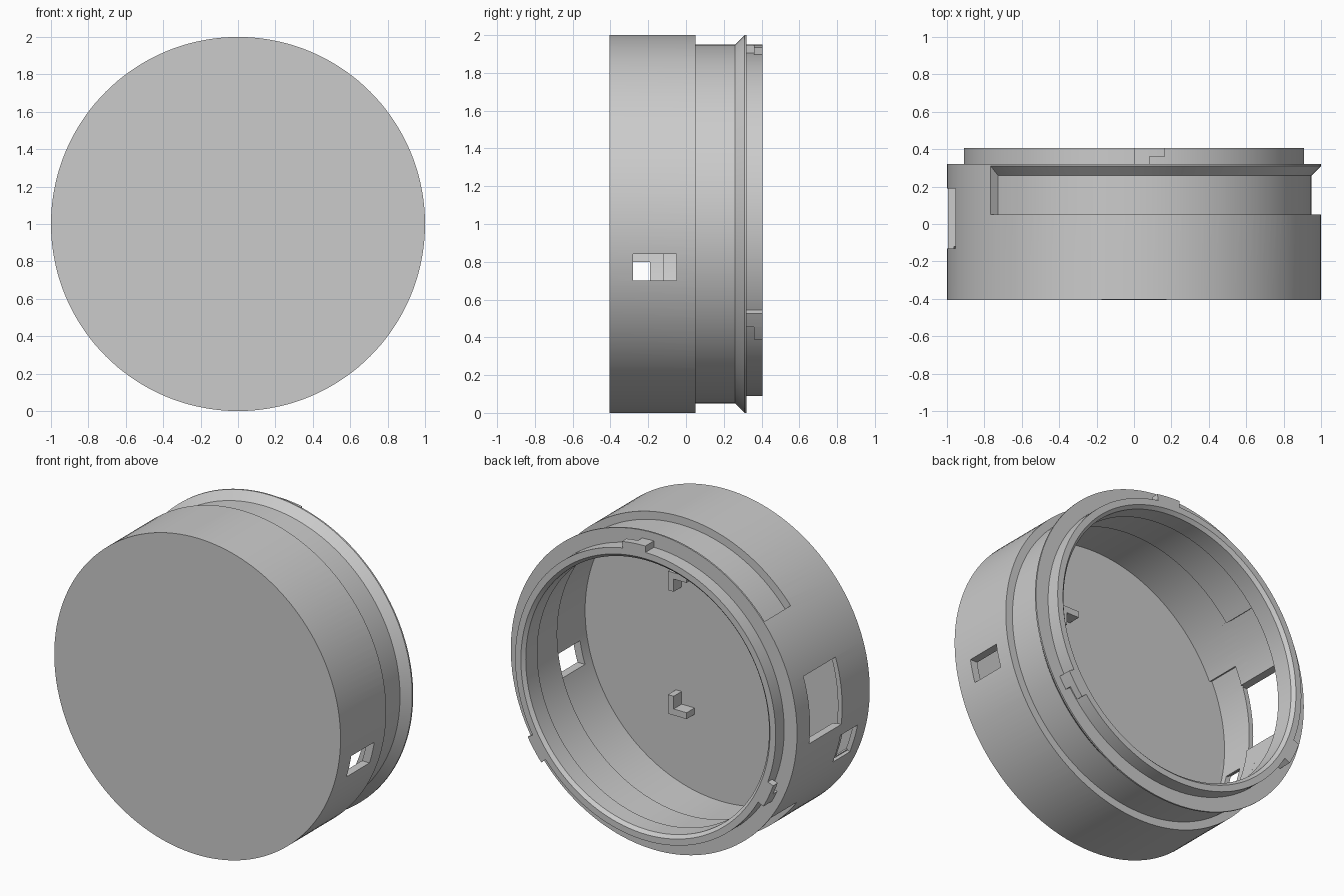
import bpy, bmesh, math
from mathutils import Matrix

old = bpy.data.objects.get("Cube")
if old:
    bpy.data.objects.remove(old)

grey = bpy.data.materials.new("plain grey")
grey.use_nodes = True
grey.diffuse_color = (0.6, 0.6, 0.6, 1)
grey.node_tree.nodes["Principled BSDF"].inputs["Base Color"].default_value = (0.6, 0.6, 0.6, 1)

SEGMENTS = 144


def finish(name, bm):
    bmesh.ops.recalc_face_normals(bm, faces=bm.faces)
    mesh = bpy.data.meshes.new(name)
    bm.to_mesh(mesh)
    bm.free()
    mesh.materials.append(grey)
    obj = bpy.data.objects.new(name, mesh)
    bpy.context.collection.objects.link(obj)
    return obj


def lathe(name, profile, start=0, end=360):
    """Turn a closed (radius, y) profile around the case axis; 0 is +x, 90 is up."""
    full = end - start == 360
    steps = max(3, round(SEGMENTS * (end - start) / 360))
    bm = bmesh.new()
    rings = []
    for i in range(steps if full else steps + 1):
        a = math.radians(start + (end - start) * i / steps)
        rings.append([bm.verts.new((r * math.cos(a), y, 1 + r * math.sin(a))) for r, y in profile])
    n = len(profile)
    for i in range(steps):
        here, there = rings[i], rings[(i + 1) % len(rings)]
        for j in range(n):
            k = (j + 1) % n
            bm.faces.new((here[j], here[k], there[k], there[j]))
    if not full:
        bm.faces.new(rings[0])
        bm.faces.new(rings[-1])
    return finish(name, bm)


def ring(name, r0, r1, y0, y1, start, end):
    return lathe(name, [(r0, y0), (r1, y0), (r1, y1), (r0, y1)], start, end)


def box(name, x0, x1, y0, y1, z0, z1):
    bm = bmesh.new()
    bmesh.ops.create_cube(bm, size=1)
    size = Matrix.Diagonal((x1 - x0, y1 - y0, z1 - z0, 1))
    place = Matrix.Translation(((x0 + x1) / 2, (y0 + y1) / 2, (z0 + z1) / 2))
    bm.transform(place @ size)
    return finish(name, bm)


def disc(name, r, y0, y1):
    bm = bmesh.new()
    bmesh.ops.create_cone(bm, cap_ends=True, segments=SEGMENTS, radius1=r, radius2=r, depth=y1 - y0)
    bm.transform(Matrix.Translation((0, (y0 + y1) / 2, 1)) @ Matrix.Rotation(math.pi / 2, 4, "X"))
    return finish(name, bm)


def cut(target, cutter):
    cutter.hide_render = True
    mod = target.modifiers.new("cut", "BOOLEAN")
    mod.operation = "DIFFERENCE"
    mod.solver = "EXACT"
    mod.object = cutter
    bpy.context.view_layer.objects.active = target
    bpy.ops.object.modifier_apply(modifier=mod.name)
    bpy.data.objects.remove(cutter)


# Case: solid drum, hollowed to a thin wall with a narrower opening at the back
case = disc("case", 1.0, -0.405, 0.32)
cut(case, disc("front_hollow", 0.95, -0.35, 0.0))
cut(case, disc("back_opening", 0.85, -0.1, 0.6))

# Outer groove with a sloped far side, left out around the port side
GROOVE = (-144, 140)
cut(case, lathe("groove", [(0.95, 0.05), (0.95, 0.26), (1.0, 0.31), (1.1, 0.31), (1.1, 0.05)], *GROOVE))

# Inner wall follows the groove: stepped in behind it, wide where it is left out
cut(case, ring("groove_hollow", 0.8, 0.9, -0.02, 0.27, *GROOVE))
cut(case, ring("port_hollow", 0.8, 0.95, -0.02, 0.27, GROOVE[1], GROOVE[0] + 360))

# Shallow inside recess beside the ports
cut(case, ring("port_recess", 0.8, 0.97, -0.35, -0.12, 154.5, 205))

# Openings through the wall
cut(case, box("left_window", 0.7, 1.2, -0.28, -0.05, 0.70, 0.84))
cut(case, box("large_port", -1.2, -0.7, -0.13, 0.19, 0.885, 1.3))
cut(case, ring("small_port_pocket", 0.982, 1.1, -0.31, -0.14, 191, 202))
cut(case, box("small_port", -1.2, -0.7, -0.31, -0.19, 0.64, 0.80))

# Rim that carries the locking tabs, with a bevelled inner edge
rim = lathe("rim", [(0.85, 0.319), (0.91, 0.319), (0.91, 0.405), (0.87, 0.405), (0.85, 0.385)])
parts = [case, rim]

# Three locking tabs, each a stop block with a raised lip
for i in range(3):
    a = 90 - 120 * i
    parts.append(ring(f"tab_stop_{i + 1}", 0.9, 0.95, 0.319, 0.405, a - 5, a))
    parts.append(ring(f"tab_lip_{i + 1}", 0.9, 0.95, 0.36, 0.405, a - 10, a - 5))

# Mirrored corner brackets on the inside of the front plate
for side, label in ((1, "upper"), (-1, "lower")):
    for part, x0, x1, h0, h1 in (("post", 0.275, 0.315, 0.33, 0.45), ("foot", 0.185, 0.315, 0.41, 0.45)):
        z0, z1 = sorted((1 + side * h0, 1 + side * h1))
        parts.append(box(f"{label}_bracket_{part}", x0, x1, -0.355, -0.27, z0, z1))

# Smooth the round walls, keep the edges crisp
bpy.ops.object.select_all(action="DESELECT")
for obj in parts:
    obj.select_set(True)
bpy.context.view_layer.objects.active = case
bpy.ops.object.shade_smooth_by_angle(angle=math.radians(25))
